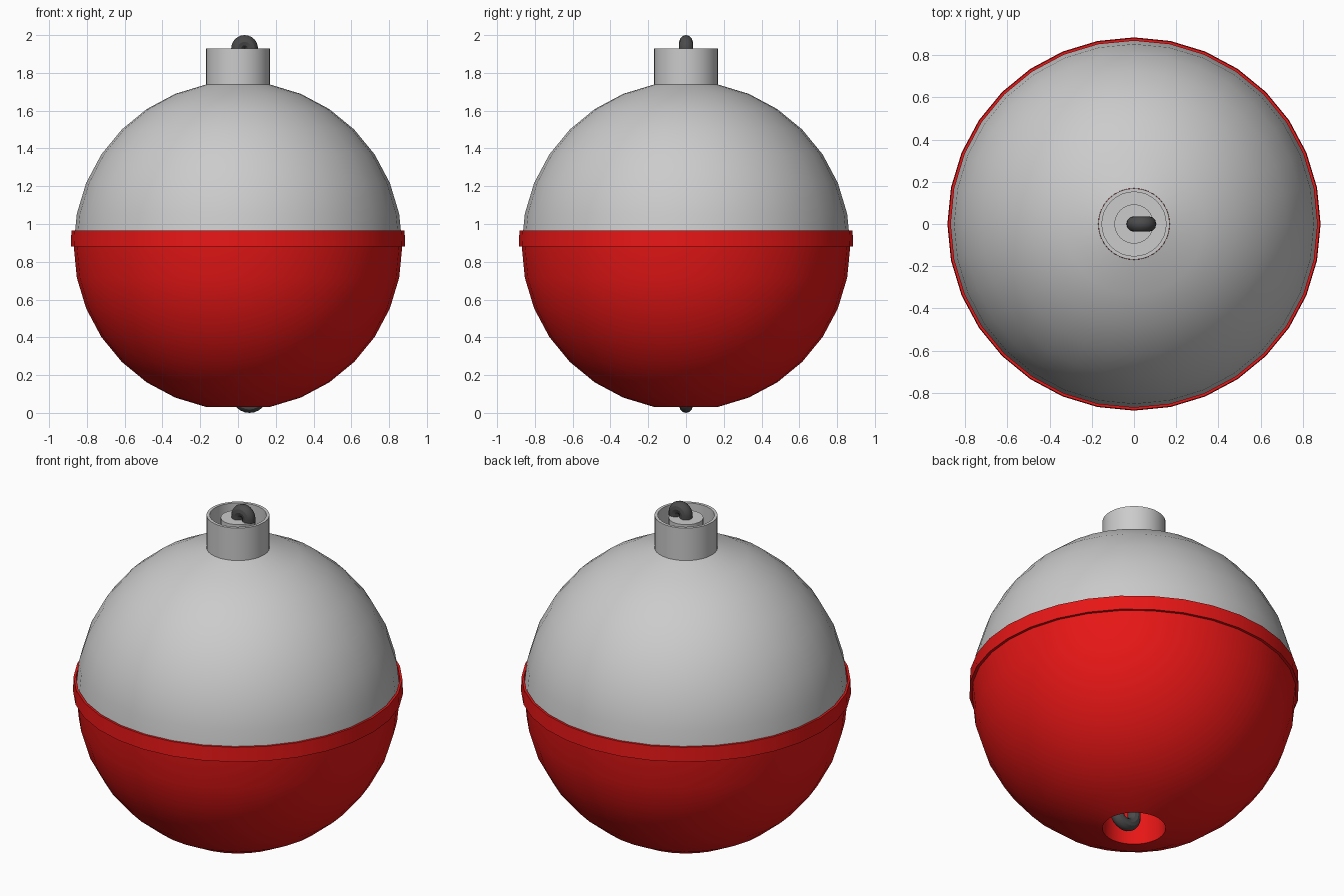
import bpy, math

if "Cube" in bpy.data.objects:
    bpy.data.objects.remove(bpy.data.objects["Cube"])

SEG = 32
R, CZ = 0.87, 0.885            # float radius and centre height
STEP = math.pi / 16


def material(name, rgb):
    m = bpy.data.materials.new(name)
    m.diffuse_color = (*rgb, 1)
    m.use_nodes = True
    m.node_tree.nodes["Principled BSDF"].inputs["Base Color"].default_value = m.diffuse_color
    return m


GREY = material("light_grey", (0.6, 0.6, 0.6))
RED = material("red", (0.8, 0.008, 0.008))
DARK = material("dark_metal", (0.07, 0.07, 0.07))


def finish(ob, mat):
    ob.data.materials.append(mat)
    bpy.ops.object.select_all(action='DESELECT')
    ob.select_set(True)
    bpy.context.view_layer.objects.active = ob
    bpy.ops.object.shade_smooth_by_angle(angle=math.radians(30))


def lathe(name, profile, mat, closed=False):
    """Revolve (radius, z) points, listed upward along the outside, around z."""
    verts, faces, rings = [], [], []
    for r, z in profile:
        n = 1 if r == 0 else SEG
        rings.append(list(range(len(verts), len(verts) + n)))
        for i in range(n):
            a = 2 * math.pi * i / SEG
            verts.append((r * math.cos(a), r * math.sin(a), z))
    pairs = list(zip(rings, rings[1:]))
    if closed:
        pairs.append((rings[-1], rings[0]))
    for lo, hi in pairs:
        for i in range(SEG):
            j = (i + 1) % SEG
            quad = [lo[i % len(lo)], lo[j % len(lo)], hi[j % len(hi)], hi[i % len(hi)]]
            faces.append(list(dict.fromkeys(quad)))
    me = bpy.data.meshes.new(name)
    me.from_pydata(verts, [], faces)
    ob = bpy.data.objects.new(name, me)
    bpy.context.collection.objects.link(ob)
    finish(ob, mat)


def arc(first, last):
    """Sphere profile between two latitude steps."""
    return [(R * math.cos(k * STEP), CZ + R * math.sin(k * STEP))
            for k in range(first, last + 1)]


def wire(name, pts, radius):
    cu = bpy.data.curves.new(name, 'CURVE')
    cu.dimensions = '3D'
    cu.bevel_depth = radius
    cu.bevel_resolution = 4
    cu.use_fill_caps = True
    sp = cu.splines.new('POLY')
    sp.points.add(len(pts) - 1)
    for p, (x, z) in zip(sp.points, pts):
        p.co = (x, 0, z, 1)
    ob = bpy.data.objects.new(name, cu)
    bpy.context.collection.objects.link(ob)
    bpy.ops.object.select_all(action='DESELECT')
    ob.select_set(True)
    bpy.context.view_layer.objects.active = ob
    bpy.ops.object.convert(target='MESH')
    finish(bpy.context.object, DARK)


def hook(rad, zc, stem_z, end_z, sign):
    """Stem at x = 0, half circle, short straight end."""
    bend = [(rad - rad * math.cos(t * math.pi / 12), zc + sign * rad * math.sin(t * math.pi / 12))
            for t in range(13)]
    return [(0, stem_z)] + bend + [(2 * rad, end_z)]


# Float halves
lathe("upper_shell", arc(0, 7), GREY)
lathe("lower_shell", [(0, 0.3), (0.167, 0.3)] + arc(-7, 0), RED)

# Raised rim where the halves join
lathe("rim", [(0.86, 0.88), (0.885, 0.88), (0.882, 0.965), (0.869, 0.965), (0.869, 0.9)], RED)

# Hollow neck and push button
lathe("neck", [(0.169, 1.73), (0.169, 1.93), (0.152, 1.93), (0.152, 1.76), (0, 1.76)], GREY)
lathe("button", [(0.093, 1.75), (0.093, 1.915), (0, 1.915)], GREY)

# Line hooks at both ends
wire("top_hook", hook(0.035, 1.929, 1.8, 1.91, 1), 0.036)
wire("bottom_hook", hook(0.061, 0.097, 0.32, 0.11, -1), 0.036)
